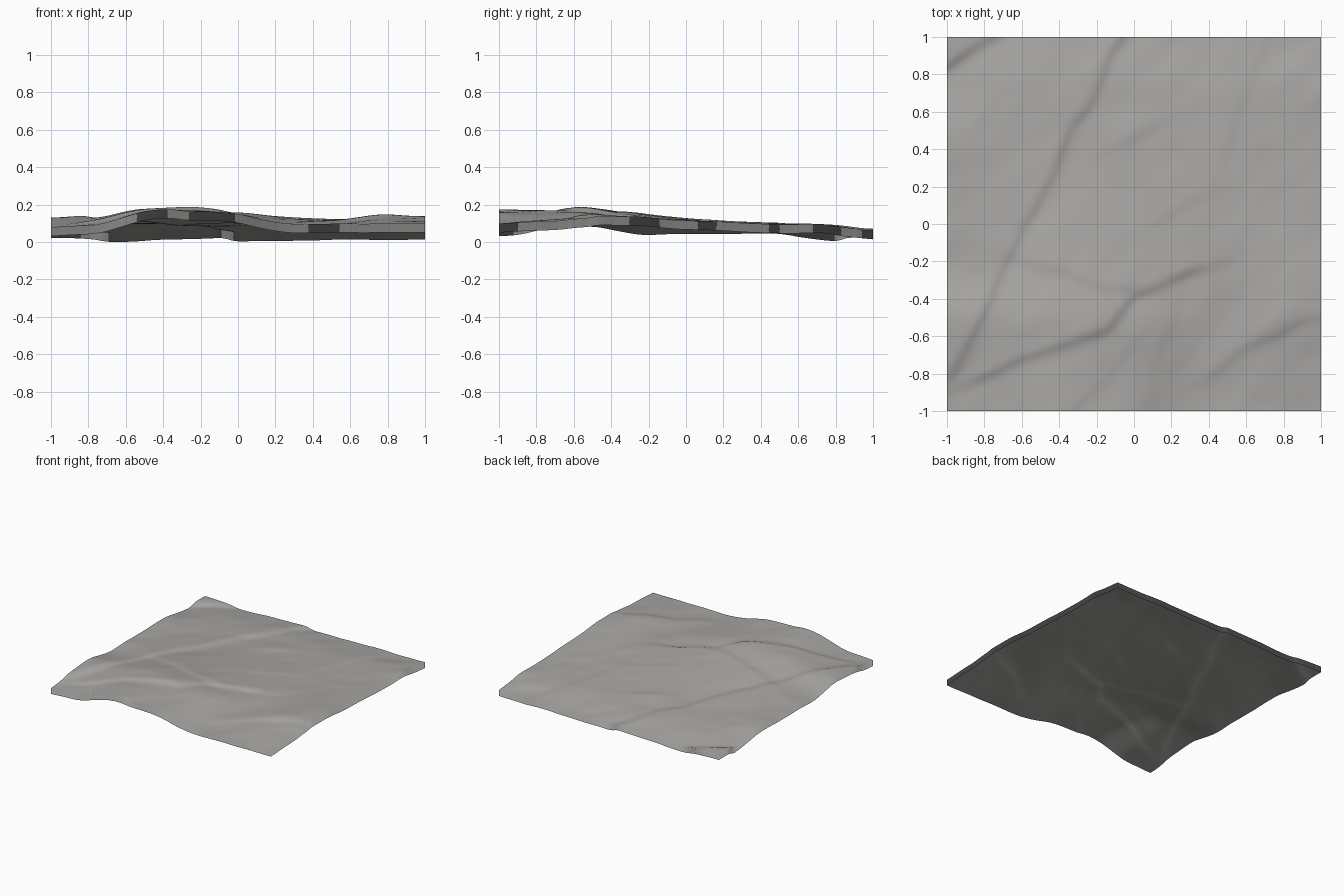
import bpy, bmesh, math
from mathutils import Vector, noise

if "Cube" in bpy.data.objects:
    bpy.data.objects.remove(bpy.data.objects["Cube"])

SKIRT = 0.048
SEGS = 110

# Broad relief: rows run front to back, columns left to right, spacing 0.25
RELIEF = [
    [.087, .102, .168, .174, .152, .105, .103, .105, .104],
    [.108, .122, .172, .174, .155, .122, .112, .125, .116],
    [.130, .142, .178, .182, .164, .137, .122, .146, .138],
    [.090, .116, .150, .156, .146, .132, .125, .135, .138],
    [.094, .110, .126, .130, .128, .126, .122, .120, .120],
    [.094, .104, .108, .108, .112, .112, .111, .108, .110],
    [.095, .096, .097, .097, .102, .102, .101, .100, .098],
    [.066, .084, .090, .092, .090, .088, .088, .092, .099],
    [.070, .060, .062, .065, .063, .058, .063, .063, .064],
]

# Scarps: (half height, path); the ground drops on the left of the path
SCARPS = [
    (.011, [(.03, 1.1), (-.1, .92), (-.3, .55), (-.42, .25),
            (-.6, 0), (-.75, -.4), (-.95, -.75)]),
    (.011, [(.3, -.27), (.0, -.38), (-.15, -.57), (-.45, -.67), (-.8, -.82)]),
    (.012, [(-.65, 1.05), (-1.1, .77)]),
    (.006, [(.0, -.34), (-.3, -.3), (-.6, -.2)]),
    (.006, [(1.0, -.5), (.7, -.62), (.45, -.78)]),
    (.004, [(.68, .9), (.55, .6), (.48, .35)]),
    (.004, [(.1, .52), (-.1, .4)]),
    (.004, [(.35, .12), (.12, .0)]),
    (.004, [(.22, -.45), (.15, -.7)]),
    (.004, [(-.05, -.72), (-.3, -1.0)]),
]


def cubic(p, t):
    a, b, c, d = p
    return b + .5 * t * (c - a + t * (2*a - 5*b + 4*c - d + t * (3*(b - c) + d - a)))


def sample(values, u):
    i = min(int(u), len(values) - 2)
    last = len(values) - 1
    return cubic([values[max(0, min(last, i + k))] for k in (-1, 0, 1, 2)], u - i)


def scarp(p, height, path):
    best = None
    for a, b in zip(path, path[1:]):
        a, b = Vector(a), Vector(b)
        ab = b - a
        t = max(0, min(1, (p - a).dot(ab) / ab.length_squared))
        dist = (p - a - ab * t).length
        if best is None or dist < best[0]:
            normal = Vector((-ab.y, ab.x)).normalized()
            best = (dist, (p - a).dot(normal))
    dist, side = best
    # steep face in the middle, gentle slopes fading out on both sides
    return -height * math.tanh(side / .03) * math.exp(-dist / .14)


def ground(x, y):
    u, v = (x + 1) * 4, (y + 1) * 4
    z = sample([sample(row, u) for row in RELIEF], v)
    # scarps with a slightly wandering course
    wander = Vector((noise.noise(Vector((x * 4, y * 4, 1.7))),
                     noise.noise(Vector((x * 4, y * 4, 6.2)))))
    p = Vector((x, y)) + .03 * wander
    z += sum(scarp(p, *s) for s in SCARPS)
    # fine ripples stretched along the diagonal
    along, across = (x + y) * .7, (x - y) * .7
    z += .003 * noise.noise(Vector((along * 2.5, across * 5, 3.1)))
    z += .004 * noise.noise(Vector((along * 5, across * 8, 8.4)))
    return z


# Open terrain surface
bm = bmesh.new()
bmesh.ops.create_grid(bm, x_segments=SEGS, y_segments=SEGS, size=1)
for v in bm.verts:
    v.co.z = ground(v.co.x, v.co.y)
bm.normal_update()
key = lambda co: (round(co.x, 4), round(co.y, 4))
normals = {key(v.co): v.normal.copy() for v in bm.verts}

# Skirt hanging straight down from the border
rim = [e for e in bm.edges if e.is_boundary]
out = bmesh.ops.extrude_edge_only(bm, edges=rim)
for e in out["geom"]:
    if isinstance(e, bmesh.types.BMVert):
        e.co.z -= SKIRT
for f in bm.faces:
    f.smooth = True
    f.normal_update()
    c = f.calc_center_median()
    outward = Vector((c.x, c.y, 0)) if abs(f.normal.z) < 1e-4 else Vector((0, 0, 1))
    if f.normal.dot(outward) < 0:
        f.normal_flip()
low = min(v.co.z for v in bm.verts)
bmesh.ops.translate(bm, verts=bm.verts[:], vec=(0, 0, -low))

mesh = bpy.data.meshes.new("terrain_tile")
bm.to_mesh(mesh)
bm.free()

# The skirt shares the shading of the ground above it
mesh.normals_split_custom_set_from_vertices([normals[key(v.co)] for v in mesh.vertices])

stone = bpy.data.materials.new("stone_grey")
stone.diffuse_color = (.40, .39, .375, 1)
stone.use_nodes = True
stone.node_tree.nodes["Principled BSDF"].inputs["Base Color"].default_value = stone.diffuse_color
mesh.materials.append(stone)
tile = bpy.data.objects.new("terrain_tile", mesh)
bpy.context.collection.objects.link(tile)
